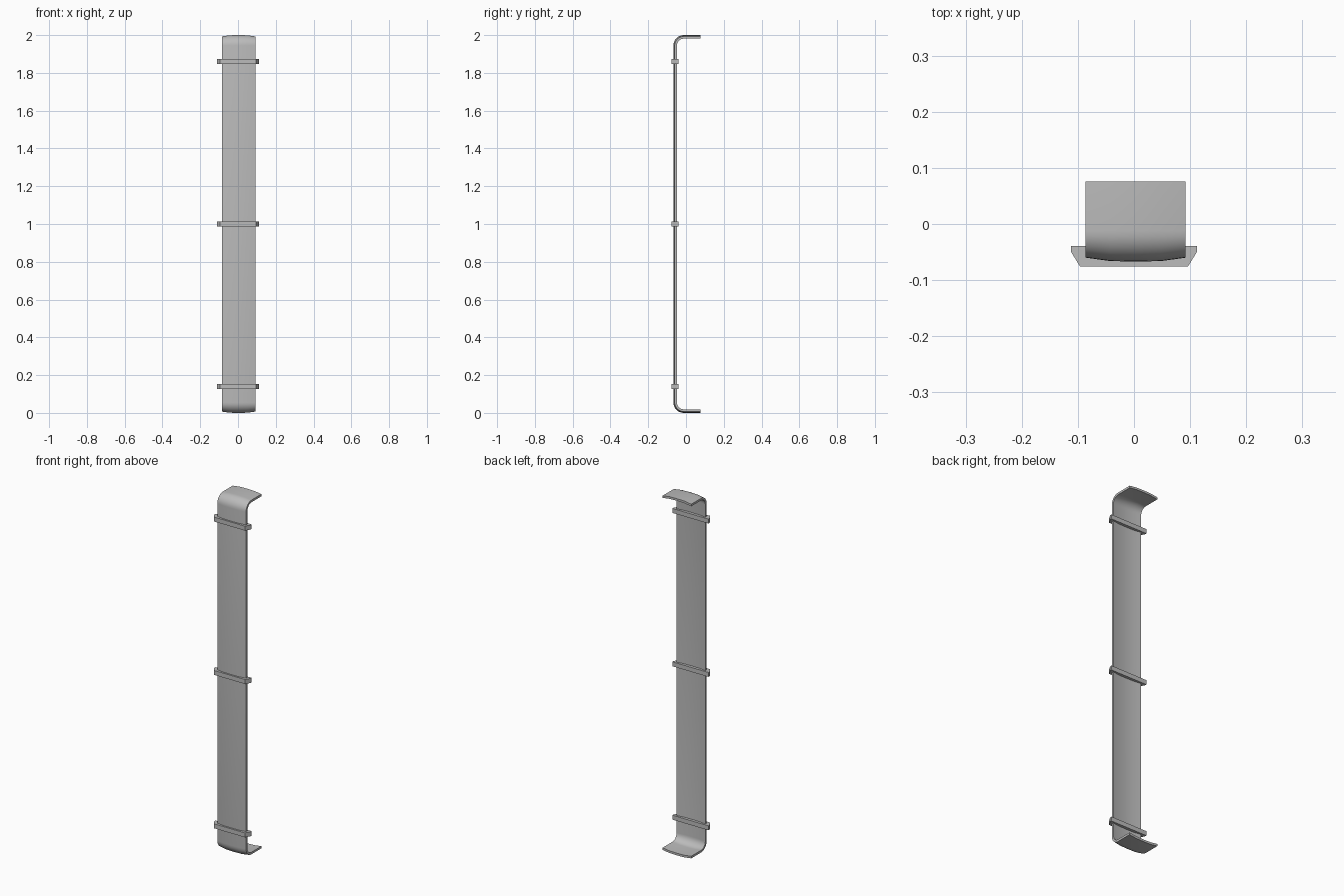
import bpy, bmesh
from math import sin, cos, pi

cube = bpy.data.objects.get("Cube")
if cube:
    bpy.data.objects.remove(cube, do_unlink=True)

grey = bpy.data.materials.new("satin grey metal")
grey.use_nodes = True
GREY = (0.5, 0.5, 0.5, 1)
grey.diffuse_color = GREY
grey.node_tree.nodes["Principled BSDF"].inputs["Base Color"].default_value = GREY


def finish(bm, name, smooth):
    bmesh.ops.recalc_face_normals(bm, faces=bm.faces[:])
    mesh = bpy.data.meshes.new(name)
    bm.to_mesh(mesh)
    bm.free()
    mesh.materials.append(grey)
    obj = bpy.data.objects.new(name, mesh)
    bpy.context.scene.collection.objects.link(obj)
    if smooth:
        bpy.ops.object.select_all(action='DESELECT')
        obj.select_set(True)
        bpy.context.view_layer.objects.active = obj
        bpy.ops.object.shade_smooth_by_angle(angle=pi / 6)


def skin(bm, rings):
    """Join matching rings into a closed, capped tube."""
    loops = [[bm.verts.new(p) for p in ring] for ring in rings]
    n = len(loops[0])
    for a, b in zip(loops, loops[1:]):
        for i in range(n):
            j = (i + 1) % n
            bm.faces.new((a[i], a[j], b[j], b[i]))
    bm.faces.new(loops[0])
    bm.faces.new(loops[-1])


# Outer path of the strip in the yz plane: (y, z, inward normal)
FRONT, BACK, TOP, R, STEPS = -0.067, 0.076, 2.0, 0.055, 8
path = [(BACK, 0, 0, 1)]
for k in range(STEPS + 1):
    a = pi / 2 * k / STEPS
    path.append((FRONT + R - R * sin(a), R - R * cos(a), sin(a), cos(a)))
path += [(y, TOP - z, ny, -nz) for y, z, ny, nz in reversed(path)]

# Bowed cross-section: (x, depth behind the outer path)
THICK, SHIFT = 0.012, 0.003
bow = [(-0.089, 0.007), (-0.046, 0.001), (0, 0), (0.046, 0.001), (0.089, 0.007)]
section = bow + [(x, d + THICK) for x, d in reversed(bow)]

# Long strip with both ends bent back
bm = bmesh.new()
skin(bm, [[(x + SHIFT, y + ny * d, z + nz * d) for x, d in section]
          for y, z, ny, nz in path])
finish(bm, "bent_strip", True)

# Three crossbar clips with chamfered front corners
clip = [(-0.112, -0.039), (-0.112, -0.050), (-0.096, -0.076),
        (0.096, -0.076), (0.112, -0.050), (0.112, -0.039)]
for name, zc in (("lower", 0.14), ("middle", 1.0), ("upper", 1.86)):
    bm = bmesh.new()
    skin(bm, [[(x, y, zc + dz) for x, y in clip] for dz in (-0.0125, 0.0125)])
    finish(bm, name + "_clip", False)
